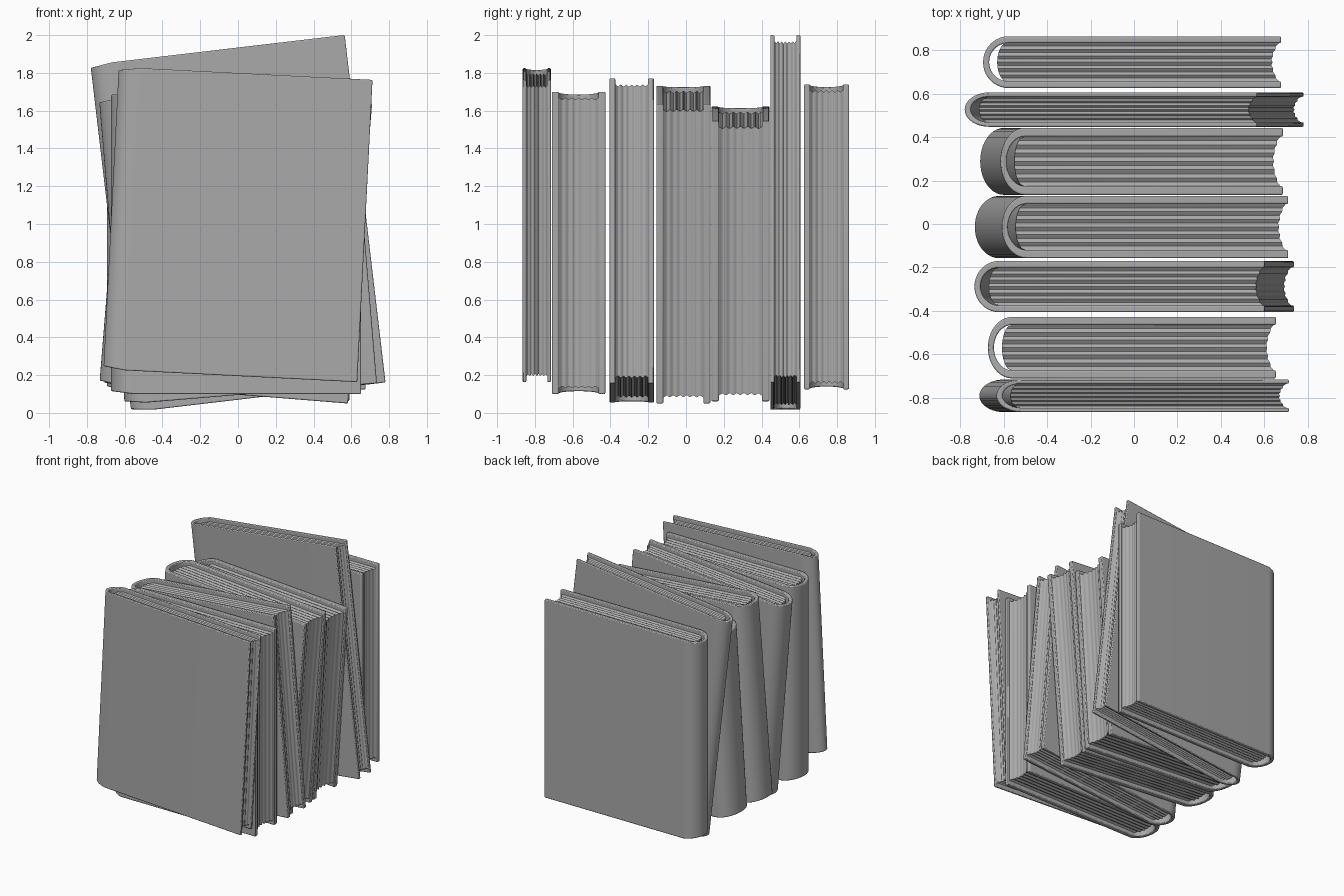
import bpy
import bmesh
import math
from mathutils import Vector

cube = bpy.data.objects.get("Cube")
if cube:
    bpy.data.objects.remove(cube, do_unlink=True)

grey = bpy.data.materials.new("plain_grey")
grey.use_nodes = True
colour = (0.4, 0.4, 0.4, 1)
grey.diffuse_color = colour
bsdf = next(n for n in grey.node_tree.nodes if n.type == 'BSDF_PRINCIPLED')
bsdf.inputs["Base Color"].default_value = colour
bsdf.inputs["Roughness"].default_value = 0.7


def loft(name, rings, centre, tilt, bevel=0):
    """Skin a row of four-cornered rings, cap both ends and place the part."""
    bm = bmesh.new()
    rows = [[bm.verts.new(p) for p in ring] for ring in rings]
    for a, b in zip(rows, rows[1:]):
        for k in range(4):
            n = (k + 1) % 4
            bm.faces.new((a[k], a[n], b[n], b[k]))
    bm.faces.new(rows[0])
    bm.faces.new(rows[-1])
    bmesh.ops.recalc_face_normals(bm, faces=bm.faces)
    mesh = bpy.data.meshes.new(name)
    bm.to_mesh(mesh)
    bm.free()
    mesh.materials.append(grey)
    obj = bpy.data.objects.new(name, mesh)
    bpy.context.collection.objects.link(obj)
    obj.location = centre
    obj.rotation_euler.y = math.radians(tilt)
    if bevel:
        mod = obj.modifiers.new("soft_edges", 'BEVEL')
        mod.width = bevel
        mod.segments = 2
        mod.limit_method = 'ANGLE'
        mod.angle_limit = math.radians(50)
    bpy.ops.object.select_all(action='DESELECT')
    obj.select_set(True)
    bpy.context.view_layer.objects.active = obj
    bpy.ops.object.shade_smooth_by_angle(angle=math.radians(40))


def cover(name, w, h, t, board, centre, tilt):
    """Two boards joined by a hollow rounded spine, swept as one strip."""
    bulge, skin = 0.085 * w, 0.028
    hinge = -w / 2 + bulge
    path = [((w / 2, t / 2), (w / 2, t / 2 - board), 0)]
    steps = 20
    for i in range(steps + 1):
        a = math.pi * i / steps
        s, c = math.sin(a), math.cos(a)
        path.append(((hinge - bulge * s, t / 2 * c),
                     (hinge - (bulge - skin) * s, (t / 2 - board) * c),
                     0.015 * s))
    path.append(((w / 2, -t / 2), (w / 2, board - t / 2), 0))
    rings = []
    for (ox, oy), (ix, iy), dip in path:
        z = h / 2 - dip
        rings.append([Vector(p) for p in ((ox, oy, z), (ix, iy, z), (ix, iy, -z), (ox, oy, -z))])
    loft(name, rings, centre, tilt, bevel=0.006)


def pages(name, w, h, t, board, centre, tilt):
    """Page block: round back, hollow fore edge and gently rippled ends."""
    half = t / 2 - board
    steps = 36
    rings = []
    for i in range(steps + 1):
        u = 2 * i / steps - 1
        arch = math.sqrt(max(0, 1 - u * u))
        ripple = 0.005 * math.cos(6 * math.pi * u)
        back = -w / 2 + 0.11 - 0.045 * arch
        fore = w / 2 - 0.012 - 0.03 * (1 - u * u) + 0.5 * ripple
        z = h / 2 - 0.036 + ripple
        y = u * half
        rings.append([Vector(p) for p in ((back, y, z), (fore, y, z), (fore, y, -z), (back, y, -z))])
    loft(name, rings, centre, tilt)


# Books from front to back: near y, far y, width, height, centre x, centre z, tilt
books = [
    (-0.865, -0.715, 1.345, 1.602, 0.0, 0.997, 2.9),
    (-0.710, -0.427, 1.324, 1.600, -0.01, 0.900, 0),
    (-0.405, -0.170, 1.340, 1.620, 0.0, 0.908, -4.8),
    (-0.157, 0.129, 1.320, 1.590, -0.012, 0.895, 4.6),
    (0.134, 0.442, 1.300, 1.487, -0.012, 0.845, 3.7),
    (0.447, 0.605, 1.355, 1.852, 0.0, 1.002, -6.7),
    (0.625, 0.863, 1.370, 1.615, -0.009, 0.932, 0),
]
for i, (y0, y1, w, h, x, z, tilt) in enumerate(books, 1):
    t = y1 - y0
    spot = (x, (y0 + y1) / 2, z)
    cover(f"book_{i}_cover", w, h, t, 0.13 * t, spot, tilt)
    pages(f"book_{i}_pages", w, h, t, 0.13 * t, spot, tilt)
